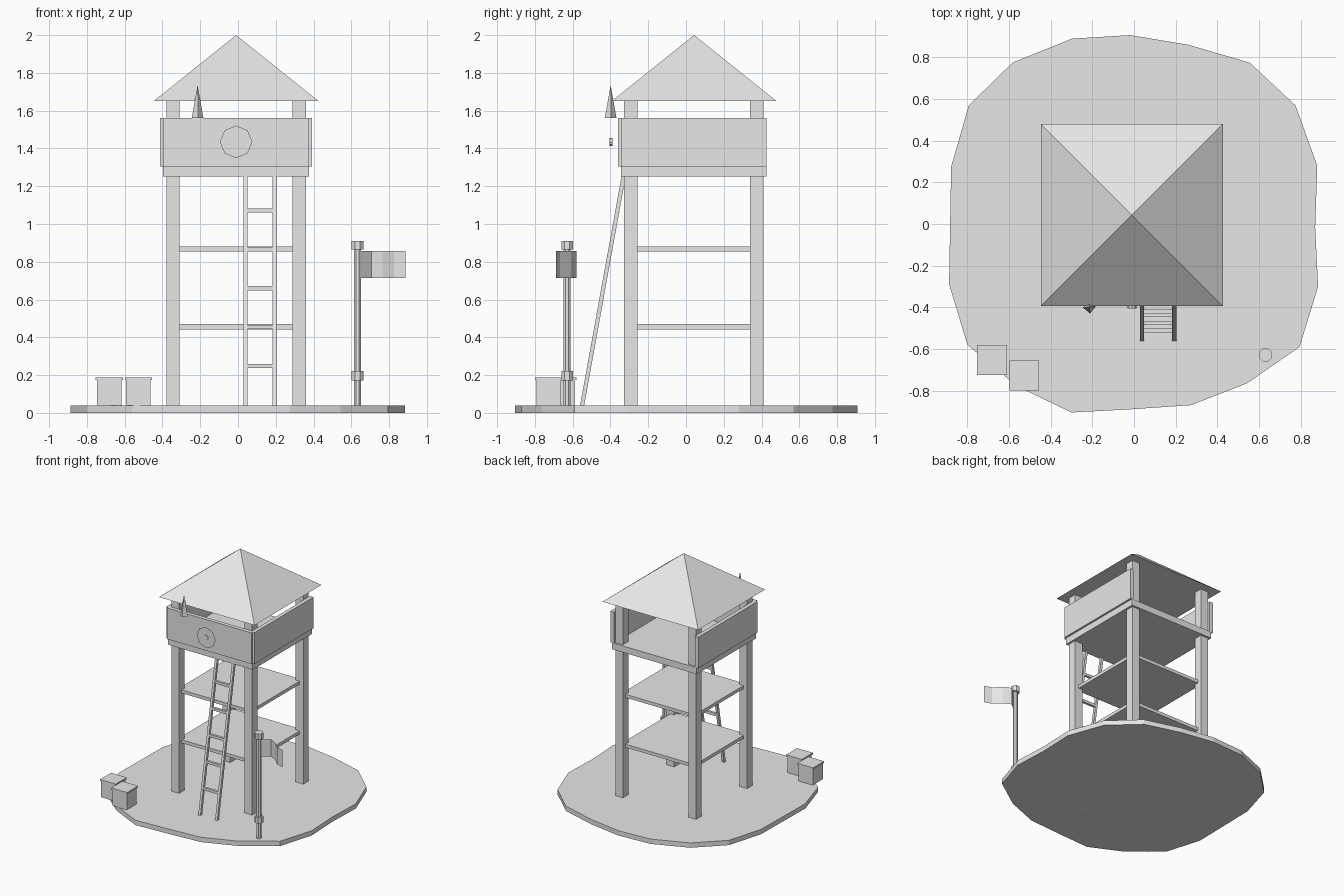
import bpy, bmesh, math
from mathutils import Vector

if "Cube" in bpy.data.objects:
    bpy.data.objects.remove(bpy.data.objects["Cube"])

grey = bpy.data.materials.new("plain grey")
grey.diffuse_color = (0.8, 0.8, 0.8, 1)
grey.use_nodes = True
grey.node_tree.nodes["Principled BSDF"].inputs["Base Color"].default_value = grey.diffuse_color
CX, CY = -0.010, 0.041   # tower axis


def finish(name, bm, normals=True):
    if normals:
        bmesh.ops.recalc_face_normals(bm, faces=bm.faces[:])
    me = bpy.data.meshes.new(name)
    bm.to_mesh(me)
    bm.free()
    me.materials.append(grey)
    ob = bpy.data.objects.new(name, me)
    bpy.context.collection.objects.link(ob)
    return ob


def box(name, x0, x1, y0, y1, z0, z1):
    bm = bmesh.new()
    bmesh.ops.create_cube(bm, size=1)
    for v in bm.verts:
        v.co = Vector(((x0 + x1) / 2 + v.co.x * (x1 - x0),
                       (y0 + y1) / 2 + v.co.y * (y1 - y0),
                       (z0 + z1) / 2 + v.co.z * (z1 - z0)))
    return finish(name, bm)


def cone(name, loc, sides, r1, r2, h, turn=0, rot_x=0):
    """Cone or cylinder standing on loc."""
    bm = bmesh.new()
    bmesh.ops.create_cone(bm, cap_ends=True, segments=sides, radius1=r1, radius2=r2, depth=h)
    for v in bm.verts:
        v.co.z += h / 2
    ob = finish(name, bm)
    ob.location = loc
    ob.rotation_euler = (rot_x, 0, turn)
    return ob


# ground slab: irregular twenty-sided outline
outline = [(-.018, .907), (.263, .86), (.555, .775), (.775, .57), (.88, .28), (.87, -.015), (.884, -.30),
           (.795, -.59), (.543, -.765), (.273, -.87), (-.018, -.89), (-.30, -.905), (-.56, -.78),
           (-.80, -.58), (-.888, -.29), (-.883, 0), (-.878, .275), (-.793, .57), (-.583, .775), (-.298, .89)]
bm = bmesh.new()
face = bm.faces.new([bm.verts.new((x, y, 0)) for x, y in outline])
top = bmesh.ops.extrude_face_region(bm, geom=[face])
bmesh.ops.translate(bm, vec=(0, 0, 0.04), verts=[g for g in top["geom"] if isinstance(g, bmesh.types.BMVert)])
finish("ground_slab", bm)

# four corner posts
for sx in (-1, 1):
    for sy in (-1, 1):
        x, y = CX + sx * 0.334, CY + sy * 0.334
        box("corner_post", x - 0.035, x + 0.035, y - 0.035, y + 0.035, 0.038, 1.65)

# inner floors and deck
for z in (0.456, 0.868):
    box("inner_floor", CX - 0.334, CX + 0.334, CY - 0.334, CY + 0.334, z - 0.0135, z + 0.0135)
box("deck", CX - 0.386, CX + 0.386, CY - 0.386, CY + 0.386, 1.251, 1.304)

# parapet on the front and both sides, back open
box("front_parapet", CX - 0.386, CX + 0.386, CY - 0.402, CY - 0.37, 1.304, 1.561)
for s in (-1, 1):
    x = CX + s * 0.386
    box("side_parapet", x - 0.016, x + 0.016, CY - 0.386, CY + 0.386, 1.304, 1.561)

# pyramid roof
cone("roof", (CX, CY + 0.002, 1.65), 4, 0.437 * math.sqrt(2), 0, 0.35, math.pi / 4)

# flat eight-sided shield standing off the parapet, with a boss, and a spike
bm = bmesh.new()
bmesh.ops.create_circle(bm, cap_ends=True, segments=8, radius=0.086)
shield = finish("shield", bm, normals=False)
shield.location = (CX, -0.402, 1.435)
shield.rotation_euler = (math.pi / 2, 0, 0)
cone("shield_boss", (CX, -0.388, 1.435), 8, 0.021, 0.021, 0.018, rot_x=math.pi / 2)
cone("spike", (-0.214, -0.399, 1.561), 4, 0.031, 0, 0.174, 0.1)

# leaning ladder: sheared rails, level rungs
def ladder_y(z):
    return -0.557 + 0.181 * z


for x in (0.039, 0.193):
    rail = box("ladder_rail", x - 0.01, x + 0.01, -0.011, 0.011, -0.001, 1.26)
    for v in rail.data.vertices:
        v.co.y += ladder_y(v.co.z)
for i in range(5):
    z = 0.248 + i * 0.206
    y = ladder_y(z)
    box("ladder_rung", 0.045, 0.187, y - 0.01, y + 0.01, z - 0.011, z + 0.011)

# flag pole with collars
PX, PY = 0.632, -0.629
cone("flag_pole", (PX, PY, 0.04), 8, 0.02, 0.02, 0.85, math.pi / 8)
for name, z0, z1 in (("pole_collar", 0.172, 0.221), ("pole_cap", 0.864, 0.911)):
    cone(name, (PX, PY, z0), 8, 0.034, 0.034, z1 - z0, math.pi / 8)

# waving flag: a single folded sheet
wave = [(.648, -.633), (.707, -.58), (.766, -.61), (.826, -.668), (.887, -.688)]
bm = bmesh.new()
cols = [[bm.verts.new((x, y, z)) for z in (0.714, 0.856)] for x, y in wave]
for a, b in zip(cols, cols[1:]):
    bm.faces.new((a[0], b[0], b[1], a[1]))
finish("flag", bm, normals=False)

# two lidded crates
for x, y in ((-0.682, -0.653), (-0.527, -0.727)):
    box("crate", x - 0.065, x + 0.065, y - 0.065, y + 0.065, 0.04, 0.174)
    box("crate_lid", x - 0.072, x + 0.072, y - 0.072, y + 0.072, 0.174, 0.188)
